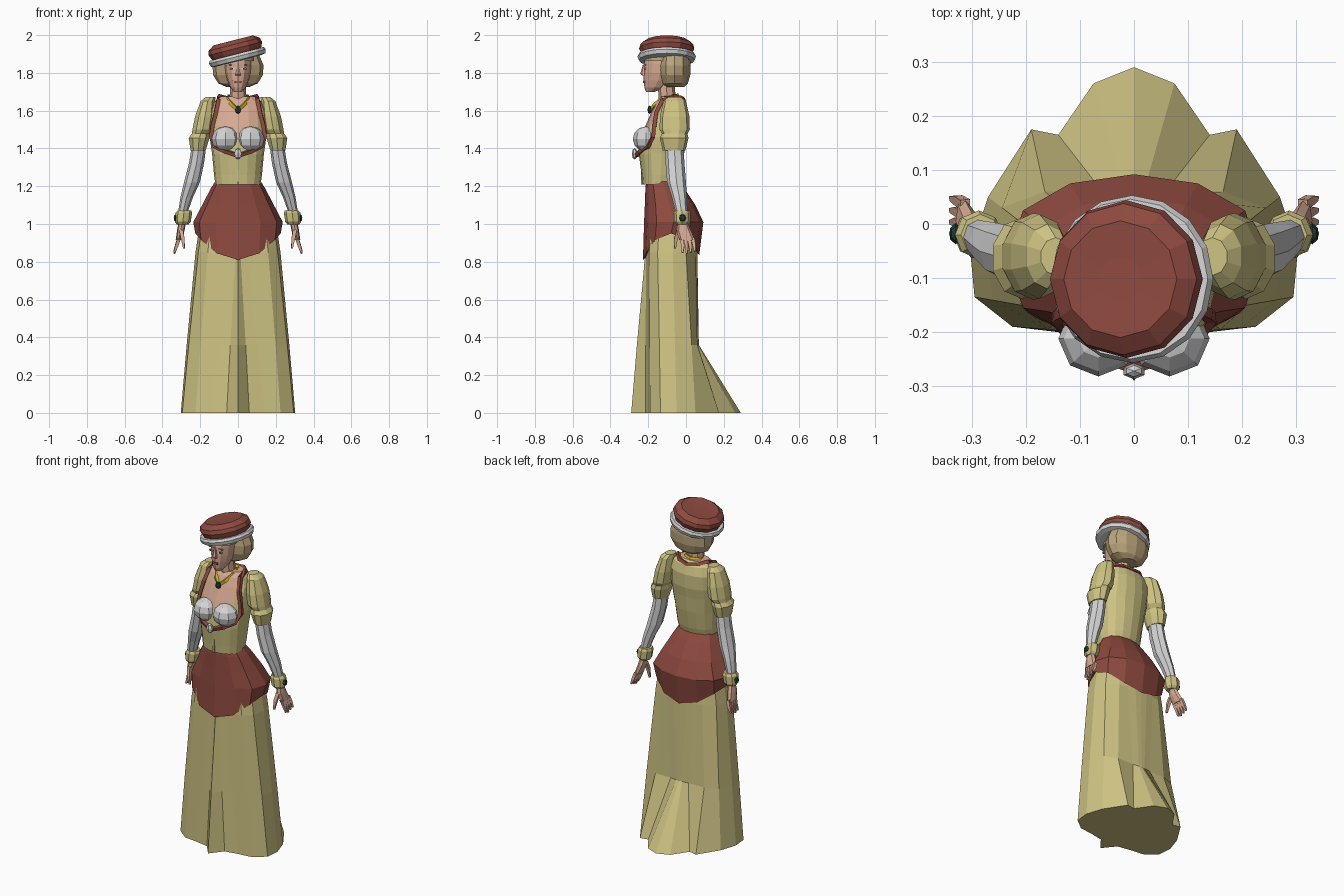
import bpy, bmesh, math
from mathutils import Vector, Matrix

if "Cube" in bpy.data.objects:
    bpy.data.objects.remove(bpy.data.objects["Cube"])

def mat(name, *c):
    m = bpy.data.materials.new(name)
    m.diffuse_color = (*c, 1)
    m.use_nodes = True
    m.node_tree.nodes["Principled BSDF"].inputs["Base Color"].default_value = m.diffuse_color
    return m

DRESS = mat("straw_yellow", 0.62, 0.55, 0.23)
RED = mat("brick_red", 0.27, 0.068, 0.05)
WHITE = mat("off_white", 0.66, 0.66, 0.66)
SKIN = mat("skin", 0.68, 0.40, 0.29)
HAIR = mat("blond_hair", 0.50, 0.38, 0.20)
GOLD = mat("gold", 0.68, 0.50, 0.02)
GEM = mat("dark_green", 0.015, 0.05, 0.04)
LIPS = mat("lip_red", 0.35, 0.09, 0.08)
DARK = mat("dark_brown", 0.06, 0.035, 0.025)


def finish(name, bm, *mats):
    bmesh.ops.recalc_face_normals(bm, faces=bm.faces)
    me = bpy.data.meshes.new(name)
    bm.to_mesh(me)
    bm.free()
    for m in mats:
        me.materials.append(m)
    ob = bpy.data.objects.new(name, me)
    bpy.context.collection.objects.link(ob)
    return ob


def loft(name, rings, *mats, caps=True, closed=False):
    """Skin a list of equal-length point rings."""
    bm = bmesh.new()
    rows = [[bm.verts.new(p) for p in r] for r in rings]
    n = len(rows[0])
    pairs = list(zip(rows, rows[1:]))
    if closed:
        pairs.append((rows[-1], rows[0]))
    for a, b in pairs:
        for i in range(n):
            j = (i + 1) % n
            bm.faces.new((a[i], a[j], b[j], b[i]))
    if caps and not closed:
        bm.faces.new(rows[0])
        bm.faces.new(rows[-1])
    return finish(name, bm, *mats)


def ring(cx, cy, z, rx, ry, n=8, p=1.0):
    """Horizontal oval, starting at the front; p < 1 makes it boxier."""
    out = []
    for i in range(n):
        a = 2 * math.pi * i / n
        c = math.cos(a)
        out.append(Vector((cx + rx * math.sin(a),
                           cy - ry * math.copysign(abs(c) ** p, c), z)))
    return out


def body_ring(z, rx, yf, yb, n=12, p=1.0):
    return ring(0, (yf + yb) / 2, z, rx, (yb - yf) / 2, n, p)


def tube(name, path, radii, m, n=4, closed=False):
    pts = [Vector(p) for p in path]
    k = len(pts)
    rings = []
    for i, p in enumerate(pts):
        if closed:
            d = pts[(i + 1) % k] - pts[i - 1]
        else:
            d = pts[min(i + 1, k - 1)] - pts[max(i - 1, 0)]
        side = d.cross(Vector((0, 1, 0.35))).normalized()
        up = side.cross(d).normalized()
        r = radii[i] if isinstance(radii, list) else radii
        rings.append([p + r * (side * math.cos(t) + up * math.sin(t))
                      for t in [2 * math.pi * (j + 0.5) / n for j in range(n)]])
    return loft(name, rings, m, closed=closed)


def ball(name, loc, size, m, u=8, v=6):
    bm = bmesh.new()
    bmesh.ops.create_uvsphere(bm, u_segments=u, v_segments=v, radius=1)
    bm.transform(Matrix.Translation(loc) @ Matrix.Diagonal((*size, 1)))
    return finish(name, bm, m)


def plate(name, loc, size, m):
    bm = bmesh.new()
    bmesh.ops.create_cube(bm, size=1)
    bm.transform(Matrix.Translation(loc) @ Matrix.Diagonal((*size, 1)))
    return finish(name, bm, m)


def mirrored(half, z):
    """Half outline from front to back, completed across x = 0."""
    pts = half + [(-x, y) for x, y in half[-2:0:-1]]
    return [Vector((x, y, z)) for x, y in pts]


# Pleated skirt with a short train
hem = [(0, -.29), (.06, -.215), (.14, -.20), (.225, -.19), (.295, -.135), (.303, -.05),
       (.27, .05), (.19, .175), (.14, .165), (.075, .26), (0, .29)]
hip = [(0, -.215), (.012, -.212), (.05, -.208), (.16, -.195), (.21, -.15), (.225, -.07),
       (.205, 0), (.14, .04), (.09, .052), (.04, .06), (0, .06)]
knee = [(h[0] + (b[0] - h[0]) * .6, h[1] + (b[1] - h[1]) * .6) for h, b in zip(hip, hem)]
knee[7:] = [(.165, .06), (.06, .062), (.02, .066), (0, .068)]
top = [(x * .9, -.07 + (y + .07) * .9) for x, y in hip]
loft("skirt", [mirrored(hem, 0), mirrored(knee, .36), mirrored(hip, .85),
               mirrored(top, 1.0)], DRESS)

# Overskirt with a pointed lower edge
over = [body_ring(z, rx, yf, yb, 12, .8) for z, rx, yf, yb in
        [(1.235, .115, -.21, -.045), (1.19, .143, -.215, -.01), (1.10, .19, -.218, .05),
         (1.01, .237, -.222, .092)]]
low = body_ring(.95, .226, -.228, .07, 12, .8)
inner = body_ring(.96, .20, -.20, .05, 12, .8)
for i, (p, q) in enumerate(zip(low, inner)):
    c = math.cos(2 * math.pi * i / 12)
    p.z = .95 - (.14 if c > 0 else .115) * c * c
    q.z = p.z + .02
loft("overskirt", over + [low, inner], RED)

# Bodice, with the open neckline coloured as skin
TORSO = [(1.21, .12, -.23, -.045), (1.26, .127, -.235, -.03), (1.37, .137, -.25, -.01),
         (1.46, .15, -.24, 0), (1.52, .15, -.215, .01), (1.6, .145, -.18, .01),
         (1.65, .125, -.155, -.005), (1.675, .09, -.135, -.03)]
bodice = loft("bodice", [body_ring(*t, 16, .8) for t in TORSO], DRESS, SKIN)
for f in bodice.data.polygons:
    c = f.center
    if c.z > 1.47 and c.y < -.08 and abs(c.x) < .115:
        f.material_index = 1


def front_y(x, z):
    """Front surface of the bodice."""
    for a, b in zip(TORSO, TORSO[1:]):
        if z <= b[0]:
            t = (z - a[0]) / (b[0] - a[0])
            rx, yf, yb = [a[i] + (b[i] - a[i]) * t for i in (1, 2, 3)]
            s = min(abs(x) / rx, 1)
            return (yf + yb) / 2 - (yb - yf) / 2 * (1 - s * s) ** .4
    return -.1


# Red trim: straps, underbust edge and back collar in one loop
trim = [(x, front_y(x, z) - .006, z) for x, z in
        [(.105, 1.655), (.117, 1.59), (.135, 1.52), (.142, 1.46), (.122, 1.41), (.07, 1.385)]]
half = [(0, -.012, 1.655), (.06, -.025, 1.665), (.1, -.07, 1.675)] + trim + [(0, -.265, 1.362)]
tube("neckline_trim", half + [(-x, y, z) for x, y, z in half[-2:0:-1]], .014, RED, closed=True)
plate("waist_seam", (0, -.234, 1.285), (.012, .009, .15), DRESS)
ball("bust_clasp", (0, -.272, 1.372), (.022, .015, .03), WHITE, 6, 4)

# Neck and necklace
loft("neck", [ring(0, -.10, 1.60, .06, .06), ring(0, -.10, 1.66, .045, .045),
              ring(0, -.105, 1.76, .04, .045)], SKIN)
neck = [(0, -.185, 1.605), (.03, -.165, 1.63), (.056, -.125, 1.665), (.05, -.07, 1.675),
        (0, -.045, 1.68)]
tube("necklace", neck + [(-x, y, z) for x, y, z in neck[-2:0:-1]], .012, GOLD, closed=True)
ball("necklace_gem", (0, -.192, 1.605), (.018, .012, .022), GEM, 6, 4)

# Head
loft("head", [body_ring(*r) for r in
              [(1.70, .02, -.212, -.165), (1.722, .04, -.22, -.11), (1.76, .056, -.224, -.07),
               (1.80, .066, -.225, -.05), (1.85, .07, -.222, -.04), (1.91, .066, -.21, -.04)]],
     SKIN)
loft("nose", [ring(0, -.222, 1.785, .016, .008, 6), ring(0, -.226, 1.795, .015, .016, 6),
              ring(0, -.22, 1.845, .006, .008, 6)], SKIN)
plate("lips", (0, -.222, 1.752), (.036, .009, .012), LIPS)

# Hair: full rolls around the head and a fringe below the hat
loft("hair", [ring(0, -.06, z, rx, ry, 12, .9) for z, rx, ry in
              [(1.725, .06, .05), (1.745, .105, .07), (1.79, .132, .083),
               (1.84, .135, .085), (1.90, .11, .08)]], HAIR)
loft("fringe", [body_ring(1.862, .082, -.225, -.05), body_ring(1.91, .08, -.225, -.05)], HAIR)

# Tilted hat with a pale band
tilt = Matrix.Translation((-.003, -.102, 1.885)) @ Matrix.Rotation(-.25, 4, 'Y')
crown = loft("hat_crown", [ring(0, 0, z, r, r, 12) for z, r in
                           [(0, .125), (.025, .138), (.045, .146), (.068, .14), (.09, .108),
                            (.086, .04)]], RED)
band = loft("hat_band", [ring(0, 0, z, r, r, 16) for z, r in
                         [(-.022, .125), (-.018, .148), (.002, .155), (.016, .148),
                          (.016, .125)]], WHITE)
for ob in (crown, band):
    ob.data.transform(tilt)

# Paired parts
for s, side in ((1, "left"), (-1, "right")):
    def limb(name, rows, m, n=8):
        loft(f"{side}_{name}", [ring(s * x, y, z, rx, ry, n) for x, y, z, rx, ry in rows], m)

    plate(f"{side}_eye", (s * .03, -.215, 1.822), (.024, .009, .009), WHITE)
    plate(f"{side}_pupil", (s * .03, -.217, 1.822), (.009, .009, .009), DARK)
    plate(f"{side}_eyebrow", (s * .031, -.215, 1.842), (.032, .009, .005), HAIR)
    # Bust cup
    ball(f"{side}_bust_cup", (s * .066, -.212, 1.45), (.074, .07, .067), WHITE)
    # Puffed sleeve, gathered above its band
    limb("sleeve", [(.145, -.06, 1.672, .028, .035), (.16, -.06, 1.65, .04, .06),
                    (.175, -.06, 1.57, .055, .078), (.187, -.06, 1.50, .057, .08),
                    (.197, -.06, 1.478, .05, .068), (.206, -.063, 1.455, .058, .076),
                    (.211, -.063, 1.39, .042, .06)], DRESS, 10)
    limb("arm", [(.205, -.062, 1.42, .038, .048), (.22, -.058, 1.32, .04, .05),
                 (.244, -.05, 1.22, .042, .05), (.272, -.035, 1.14, .033, .04),
                 (.295, -.022, 1.05, .024, .03)], WHITE)
    # Cuff and its gem
    limb("cuff", [(.284, -.02, 1.072, .036, .038), (.287, -.02, 1.058, .044, .045),
                  (.292, -.02, 1.012, .042, .043), (.293, -.02, .998, .032, .032)], DRESS)
    ball(f"{side}_cuff_gem", (s * .33, -.018, 1.032), (.012, .02, .02), GEM, 6, 4)
    # Hand with fingers and thumb
    limb("palm", [(.295, -.018, 1.01, .02, .025), (.303, -.012, .965, .02, .038),
                  (.315, .006, .915, .015, .042)], SKIN)
    for i in range(4):
        y = -.024 + i * .02
        tube(f"{side}_finger_{i + 1}",
             [(s * .312, y, .925), (s * .325, y + .008, .885),
              (s * .338, y * 1.1 + .008, .842 + .007 * abs(i - 1))],
             [.013, .012, .006], SKIN)
    tube(f"{side}_thumb", [(s * .30, -.04, .965), (s * .292, -.054, .92), (s * .286, -.058, .87)],
         [.014, .013, .006], SKIN)
